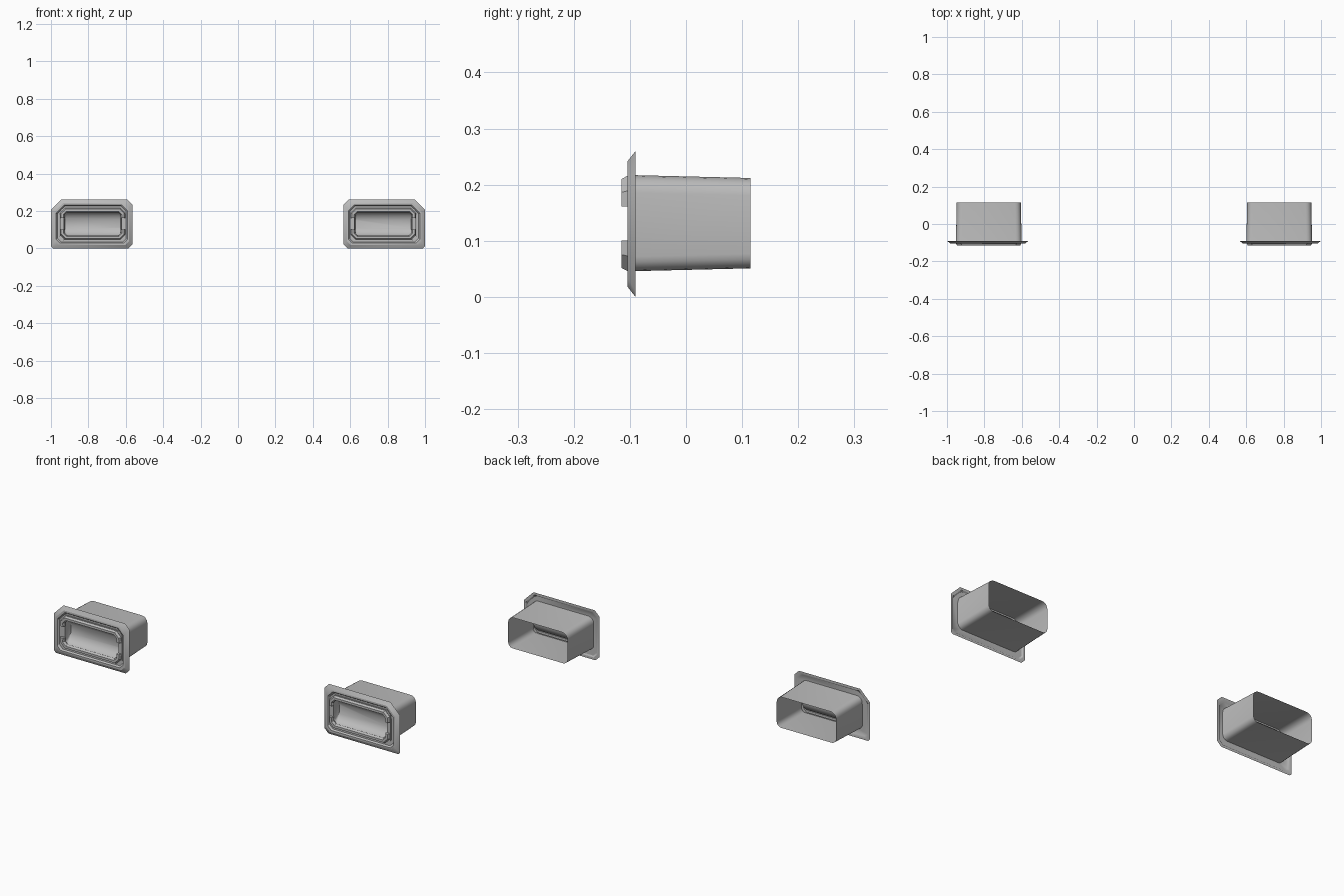
import bpy, bmesh, math

cube = bpy.data.objects.get("Cube")
if cube:
    bpy.data.objects.remove(cube, do_unlink=True)

metal = bpy.data.materials.new("brushed_grey_metal")
metal.use_nodes = True
GREY = (0.5, 0.5, 0.5, 1)
metal.diffuse_color = GREY
metal.node_tree.nodes["Principled BSDF"].inputs["Base Color"].default_value = GREY


def outline(x0, x1, z0, z1, cuts, seg=1):
    """Rectangle with one rounded or chamfered corner per cut."""
    points = []
    corners = [(x0, z0, 1, 1), (x1, z0, -1, 1), (x1, z1, -1, -1), (x0, z1, 1, -1)]
    for k, ((x, z, sx, sz), c) in enumerate(zip(corners, cuts)):
        for i in range(seg + 1):
            a = math.pi / 2 * i / seg
            if k % 2 == 0:
                a = math.pi / 2 - a
            points.append((x + sx * c * (1 - math.sin(a)), z + sz * c * (1 - math.cos(a))))
    return points


def finish(obj, angle):
    obj.data.materials.clear()
    obj.data.materials.append(metal)
    bpy.ops.object.select_all(action='DESELECT')
    obj.select_set(True)
    bpy.context.view_layer.objects.active = obj
    bpy.ops.object.shade_smooth_by_angle(angle=math.radians(angle))


def loft(name, sections, side, cap=False, angle=30):
    """Join outlines at successive depths, mirrored to the given side."""
    bm = bmesh.new()
    rings = [[bm.verts.new((side * x, y, z)) for x, z in pts] for y, pts in sections]
    for a, b in zip(rings, rings[1:]):
        n = len(a)
        for i in range(n):
            j = (i + 1) % n
            bm.faces.new((a[i], a[j], b[j], b[i]))
    if cap:
        bm.faces.new(rings[-1])
    bmesh.ops.recalc_face_normals(bm, faces=bm.faces)
    mesh = bpy.data.meshes.new(name)
    bm.to_mesh(mesh)
    bm.free()
    obj = bpy.data.objects.new(name, mesh)
    bpy.context.collection.objects.link(obj)
    finish(obj, angle)


def flange_ring(inset, y):
    cuts = [0.022 - inset * 0.1, 0.01 + inset * 0.3, 0.055 - inset * 0.4, 0.026 + inset * 0.1]
    return y, outline(0.564 + inset, 1 - inset, inset, 0.26 - inset, cuts)


def tube_ring(x_inset, z_inset, y, cut=0.026):
    return y, outline(0.6 + x_inset, 0.953 - x_inset, 0.045 + z_inset, 0.218 - z_inset,
                      [cut, cut, cut * 1.2, cut * 1.2], 4)


def bracket(name, side, flip):
    """Raised C-shaped bar with turned ends."""
    path = [(-0.162, 0.030), (-0.162, 0.053), (-0.142, 0.073),
            (0.142, 0.073), (0.162, 0.053), (0.162, 0.030)]
    data = bpy.data.curves.new(name, 'CURVE')
    data.dimensions = '3D'
    data.bevel_depth = 0.013
    data.bevel_resolution = 1
    data.use_fill_caps = True
    spline = data.splines.new('POLY')
    spline.points.add(len(path) - 1)
    for p, (x, z) in zip(spline.points, path):
        p.co = (side * (0.777 + x), -0.104, 0.131 + flip * z, 1)
    obj = bpy.data.objects.new(name, data)
    bpy.context.collection.objects.link(obj)
    bpy.ops.object.select_all(action='DESELECT')
    obj.select_set(True)
    bpy.context.view_layer.objects.active = obj
    bpy.ops.object.convert(target='MESH')
    finish(bpy.context.object, 35)


for label, side in (("left", 1), ("right", -1)):
    # Bezel: hollow back lip, bevelled edge, flat rim and groove
    loft(label + "_bezel", [flange_ring(*r) for r in (
        (0.045, -0.095), (0.018, -0.095), (0.012, -0.090), (0.0, -0.090),
        (0.018, -0.104), (0.028, -0.104), (0.034, -0.096), (0.045, -0.096))], side)
    # Outer sleeve, open at the rear
    loft(label + "_sleeve", [tube_ring(0, 0, -0.100), tube_ring(0.001, 0.001, -0.09),
                             tube_ring(0.005, 0.006, 0.115)], side)
    # Recessed mouth closed by a concave trough running across
    loft(label + "_mouth", [tube_ring(0, 0, -0.100), tube_ring(0.022, 0.022, -0.100, 0.02),
                            tube_ring(0.024, 0.026, -0.085, 0.015),
                            tube_ring(0.026, 0.042, -0.07, 0.01),
                            tube_ring(0.028, 0.062, -0.06, 0.006)], side, cap=True, angle=60)
    # Upper and lower raised brackets
    bracket(label + "_upper_bracket", side, 1)
    bracket(label + "_lower_bracket", side, -1)
